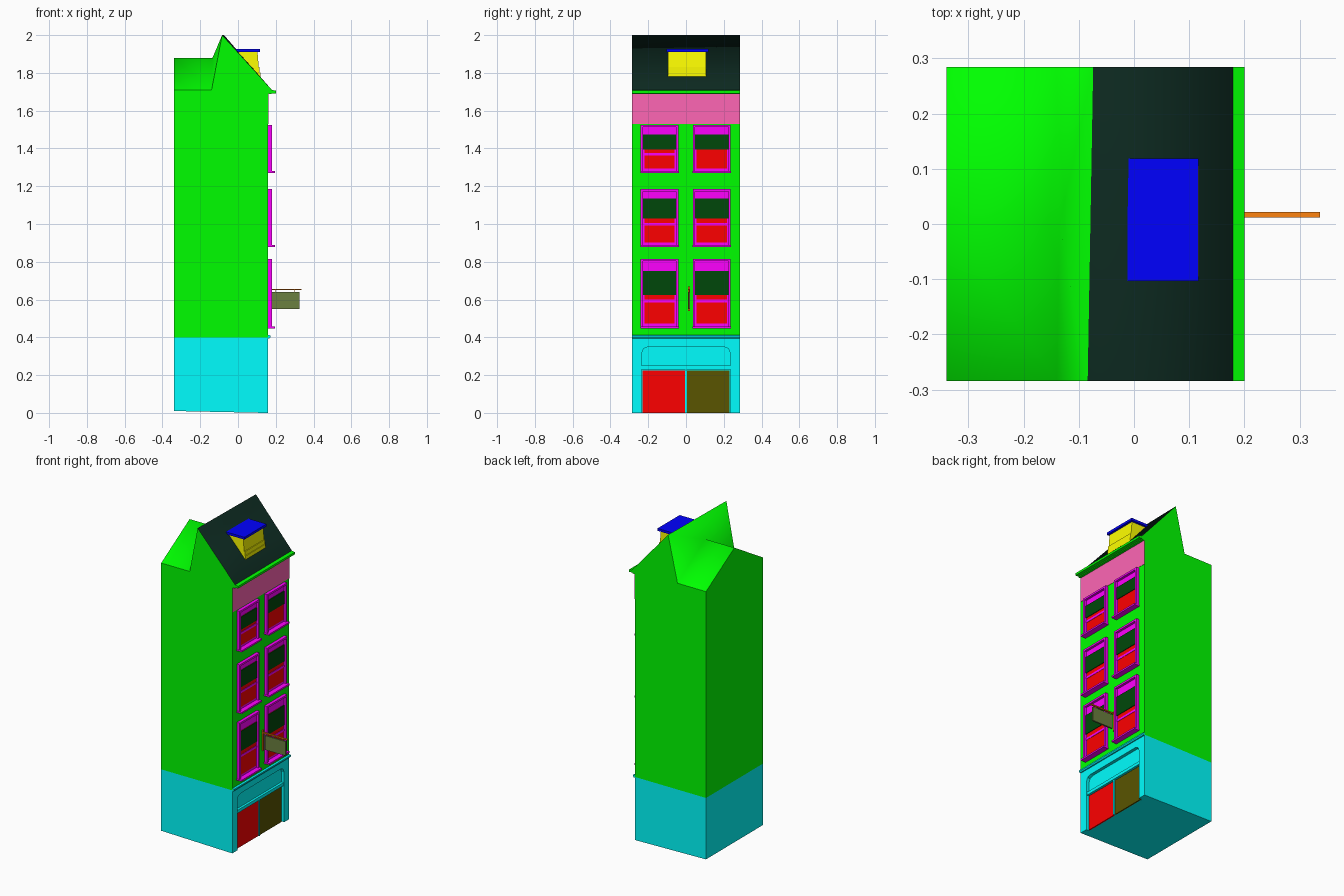
import bpy, bmesh, math

if "Cube" in bpy.data.objects:
    bpy.data.objects.remove(bpy.data.objects["Cube"])


def mat(name, r, g, b):
    m = bpy.data.materials.new(name)
    m.diffuse_color = (r, g, b, 1)
    m.use_nodes = True
    m.node_tree.nodes["Principled BSDF"].inputs["Base Color"].default_value = m.diffuse_color
    return m


GREEN = mat("green", 0, 1, 0)
CYAN = mat("cyan", 0, 1, 1)
MAGENTA = mat("magenta", 1, 0, 1)
RED = mat("red", 1, 0, 0)
BLIND = mat("dark_green", 0, 0.064, 0.003)
SLATE = mat("slate", 0.004, 0.023, 0.015)
PINK = mat("pink", 1, 0.133, 0.46)
YELLOW = mat("yellow", 1, 1, 0)
BLUE = mat("blue", 0, 0, 1)
OLIVE = mat("olive", 0.1, 0.09, 0)
BOARD = mat("sign_olive", 0.147, 0.214, 0.05)
ORANGE = mat("orange", 1, 0.23, 0.005)


def mesh(name, verts, faces, material):
    bm = bmesh.new()
    vs = [bm.verts.new(v) for v in verts]
    for f in faces:
        bm.faces.new([vs[i] for i in f])
    bmesh.ops.recalc_face_normals(bm, faces=bm.faces)
    loose = [v for v in bm.verts if not v.link_faces]
    bmesh.ops.delete(bm, geom=loose, context='VERTS')
    me = bpy.data.meshes.new(name)
    bm.to_mesh(me)
    bm.free()
    me.materials.append(material)
    ob = bpy.data.objects.new(name, me)
    bpy.context.collection.objects.link(ob)
    return ob


def prism(name, pts, axis, a, b, material):
    """Extrude a profile: axis 'x' takes (y, z) points, axis 'y' takes (x, z)."""
    put = (lambda p, t: (t, p[0], p[1])) if axis == 'x' else (lambda p, t: (p[0], t, p[1]))
    n = len(pts)
    verts = [put(p, a) for p in pts] + [put(p, b) for p in pts]
    faces = [list(range(n)), list(range(n, 2 * n))]
    faces += [[i, (i + 1) % n, n + (i + 1) % n, n + i] for i in range(n)]
    return mesh(name, verts, faces, material)


def box(name, x0, x1, y0, y1, z0, z1, material):
    return prism(name, [(x0, z0), (x1, z0), (x1, z1), (x0, z1)], 'y', y0, y1, material)


W = 0.285    # half width of the house
F = 0.16     # facade plane
B = -0.34    # back plane

# Main volumes
prism("ground_floor", [(B, 0.01), (0.14, 0), (0.14, 0.4), (B, 0.4)], 'y', -W, W, CYAN)
box("upper_floors", B, F, -W, W, 0.4, 1.71, GREEN)

# Shop front with a chamfered opening
half = [(0.2, 0.35), (0.225, 0.34), (0.235, 0.315), (0.235, 0), (W, 0), (W, 0.4)]
prism("shop_surround", half + [(-y, z) for y, z in reversed(half)], 'x', 0.14, F, CYAN)
box("shop_transom", 0.14, 0.155, -0.235, 0.235, 0.23, 0.25, CYAN)
box("shop_mullion", 0.14, 0.152, -0.005, 0.005, 0, 0.23, CYAN)
box("shop_door", 0.138, 0.146, -0.23, -0.005, 0.0, 0.225, RED)
box("shop_shutter", 0.138, 0.146, 0.005, 0.23, 0.0, 0.225, OLIVE)
prism("shop_cornice", [(F, 0.395), (0.167, 0.395), (0.172, 0.402), (0.172, 0.41), (F, 0.412)],
      'y', -W, W, CYAN)

# Frieze and eaves cornice
box("frieze", F, 0.162, -W, W, 1.53, 1.69, PINK)
prism("eaves_cornice", [(F, 1.687), (0.178, 1.687), (0.178, 1.692), (0.2, 1.692),
                        (0.2, 1.706), (0.177, 1.71), (F, 1.71)], 'y', -W, W, GREEN)


# Sash windows: frame, lintel, sill, blind, glass and crossbar
def window(tag, y0, z0, z1, blind0, blind1, bar):
    y1 = y0 + 0.2
    for side, a, b in (("left", y0, y0 + 0.012), ("right", y1 - 0.012, y1)):
        box(f"window_jamb_{side}_{tag}", F, 0.18, a, b, z0, z1, MAGENTA)
    box("window_head_" + tag, F, 0.18, y0, y1, z1 - 0.012, z1, MAGENTA)
    box("window_sill_" + tag, F, 0.196, y0 - 0.002, y1 + 0.002, z0 - 0.002, z0 + 0.008, MAGENTA)
    box("window_sash_" + tag, F, 0.165, y0, y1, z0, z1, MAGENTA)
    box("window_glass_" + tag, F, 0.167, y0 + 0.02, y1 - 0.02, z0 + 0.022, blind1, RED)
    box("window_blind_" + tag, F, 0.171, y0 + 0.012, y1 - 0.012, blind0, blind1, BLIND)
    if bar:
        box("window_bar_" + tag, F, 0.169, y0, y1, bar - 0.007, bar + 0.007, MAGENTA)


ROWS = [(0.45, 0.815, 0.625, 0.75, 0.592),
        (0.88, 1.185, 1.03, 1.135, 0.998),
        (1.272, 1.525, 1.395, 1.475, 1.37)]
for i, (z0, z1, b0, b1, bar) in enumerate(ROWS):
    window(f"{i + 1}_left", -0.24, z0, z1, b0, b1, bar)
    window(f"{i + 1}_right", 0.036, z0, z1, b0, b1, bar if i < 2 else None)

# Roof: front gable merging into a rear cross gable
roof_v = [(0.179, -W, 1.71), (0.179, W, 1.71),        # eaves
          (-0.084, -W, 2.0), (-0.074, W, 2.0),        # main ridge
          (-0.14, -W, 1.71), (-0.14, W, 1.71),        # valley ends
          (-0.135, 0, 1.88),                          # rear ridge start
          (B, -W, 1.71), (B, W, 1.71), (B, 0, 1.88)]  # rear gable end
mesh("gable_walls", roof_v, [(0, 2, 4), (1, 5, 3), (7, 9, 8)], GREEN)
roof = mesh("roof", roof_v, [(0, 1, 3, 2), (2, 6, 4), (2, 3, 6), (3, 5, 6),
                             (4, 6, 9, 7), (5, 8, 9, 6)], GREEN)
roof.data.materials.append(SLATE)
roof.data.polygons[0].material_index = 1
bpy.context.view_layer.objects.active = roof
roof.select_set(True)
bpy.ops.object.shade_smooth_by_angle(angle=math.radians(179))

# Dormer with flat lid and lapped front boards
prism("dormer", [(0.0, 1.90), (0.112, 1.775), (0.11, 1.83), (0.103, 1.912), (0.0, 1.912)],
      'y', -0.095, 0.105, YELLOW)
for i, z in enumerate((1.776, 1.804)):
    box(f"dormer_board_{i + 1}", 0.09, 0.118 - 0.003 * i, -0.095, 0.105, z, z + 0.027, YELLOW)
box("dormer_lid", -0.012, 0.117, -0.103, 0.119, 1.911, 1.926, BLUE)

# Hanging sign on its bracket
box("sign_wall_plate", F, 0.168, 0.011, 0.022, 0.54, 0.67, ORANGE)
box("sign_bracket", F, 0.337, 0.012, 0.022, 0.65, 0.657, ORANGE)
box("sign_board", 0.18, 0.325, 0.012, 0.022, 0.55, 0.64, BOARD)
for i, x in enumerate((0.2, 0.3)):
    box(f"sign_hanger_{i + 1}", x - 0.002, x + 0.002, 0.015, 0.019, 0.64, 0.651, ORANGE)
